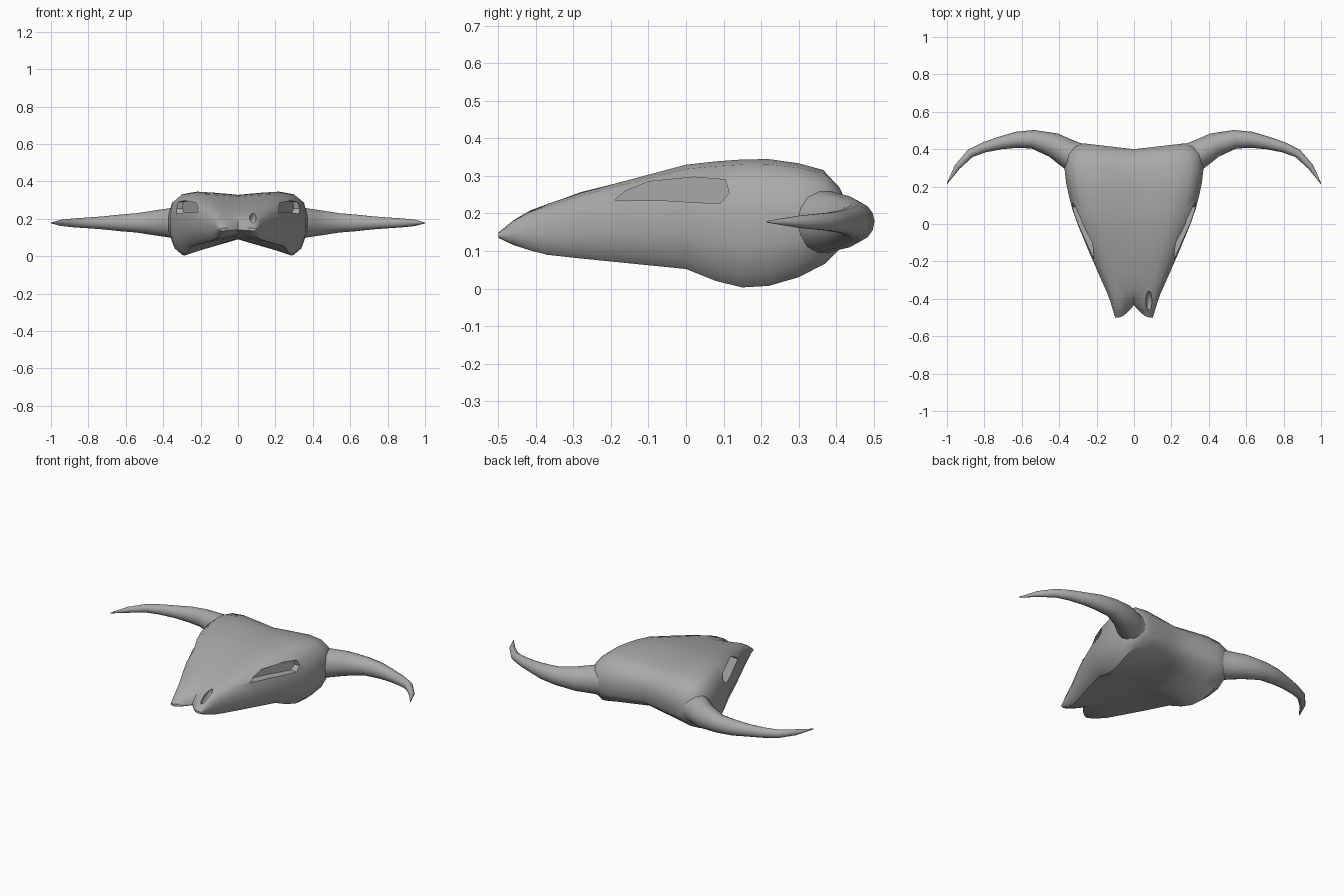
import bpy, bmesh, math
from mathutils import Vector

if "Cube" in bpy.data.objects:
    bpy.data.objects.remove(bpy.data.objects["Cube"])

bone = bpy.data.materials.new("bone grey")
bone.use_nodes = True
GREY = (0.4, 0.4, 0.4, 1)
bone.diffuse_color = GREY
bone.node_tree.nodes["Principled BSDF"].inputs["Base Color"].default_value = GREY


def make(name, bm):
    bmesh.ops.recalc_face_normals(bm, faces=bm.faces[:])
    mesh = bpy.data.meshes.new(name)
    bm.to_mesh(mesh)
    bm.free()
    mesh.materials.append(bone)
    ob = bpy.data.objects.new(name, mesh)
    bpy.context.collection.objects.link(ob)
    return ob


def loft(rings):
    bm = bmesh.new()
    loops = [[bm.verts.new(p) for p in ring] for ring in rings]
    n = len(loops[0])
    for a, b in zip(loops, loops[1:]):
        for i in range(n):
            j = (i + 1) % n
            bm.faces.new((a[i], a[j], b[j], b[i]))
    return bm, loops


def smooth(ob, angle):
    bpy.ops.object.select_all(action='DESELECT')
    ob.select_set(True)
    bpy.context.view_layer.objects.active = ob
    bpy.ops.object.shade_smooth_by_angle(angle=math.radians(angle))


# Skull: stations along y = (y, half width, lobe top, centre top, lobe bottom, centre bottom)
STATIONS = [
    (-.50, .10, .150, .150, .135, .140),
    (-.46, .113, .183, .180, .116, .130),
    (-.42, .125, .206, .205, .103, .122),
    (-.37, .143, .225, .226, .090, .115),
    (-.28, .183, .255, .257, .080, .108),
    (-.15, .240, .290, .288, .067, .100),
    (0, .302, .330, .318, .052, .095),
    (.08, .330, .339, .326, .020, .092),
    (.15, .348, .344, .328, .003, .090),
    (.22, .363, .345, .328, .007, .090),
    (.30, .372, .334, .322, .030, .092),
    (.37, .362, .316, .308, .066, .100),
    (.41, .335, .275, .280, .105, .125),
    (.43, .280, .235, .245, .140, .150),
]
WALL = [(.82, .04), (.95, .16), (1, .4), (1, .65), (.93, .90)]


def section(y, w, top, ctop, low, clow):
    h = top - low
    half = [(0, ctop), (.3 * w, top * .6 + ctop * .4), (.6 * w, top)]
    half += [(u * w, top - v * h) for u, v in WALL]
    half += [(.82 * w, low), (.6 * w, low * .7 + clow * .3),
             (.3 * w, low * .35 + clow * .65), (0, clow)]
    ring = half + [(-x, z) for x, z in half[-2:0:-1]]
    points = []
    for x, z in ring:
        # notch between the two nose tips, shallow hollow at the back
        nose = max(0, 1 - abs(x) / .075) ** 1.4 * .065 * max(0, min(1, (-.34 - y) / .14))
        back = max(0, 1 - abs(x) / .26) * .03 * max(0, min(1, (y - .28) / .1))
        points.append((x, y + nose - back, z))
    return points


bm, loops = loft([section(*s) for s in STATIONS])
for ring in (loops[0], loops[-1]):
    n = len(ring)
    last = n // 2
    for i in range(last // 2):
        strip = (i, i + 1, last - 1 - i, last - i)
        bm.faces.new([ring[k] for k in strip])
        bm.faces.new([ring[(n - k) % n] for k in strip])
skull = make("skull", bm)

# Eye socket and nostril cutters
SOCKET = [(-.19, .236), (-.165, .258), (-.10, .285), (.02, .297), (.105, .29),
          (.115, .255), (.09, .226), (-.05, .234)]
cutters = []
for side in (1, -1):
    bm, loops = loft([[(side * (.245 + .46 * y), y, z) for y, z in SOCKET],
                      [(side * .5, y, z) for y, z in SOCKET]])
    for ring in loops:
        bm.faces.new(ring)
    cutters.append(make("socket_cutter", bm))

    bm = bmesh.new()
    bmesh.ops.create_uvsphere(bm, u_segments=12, v_segments=8, radius=1)
    for v in bm.verts:
        v.co = Vector((side * (.08 + .017 * v.co.x), -.41 + .055 * v.co.y,
                       .2 + .032 * v.co.z - .02 * v.co.y * -1))
    cutters.append(make("nostril_cutter", bm))

bpy.context.view_layer.objects.active = skull
for cutter in cutters:
    cutter.hide_render = True
    mod = skull.modifiers.new("hollow", 'BOOLEAN')
    mod.operation = 'DIFFERENCE'
    mod.solver = 'EXACT'
    mod.object = cutter
    bpy.ops.object.modifier_apply(modifier=mod.name)
for cutter in cutters:
    bpy.data.objects.remove(cutter)
smooth(skull, 40)

# Horns: (x, y, radius) along the curve, swept in the horizontal plane
HORN = [(.26, .335, .09), (.32, .358, .082), (.37, .387, .074), (.43, .422, .066),
        (.54, .453, .05), (.63, .45, .043), (.715, .433, .034), (.80, .41, .028),
        (.875, .378, .023), (.945, .305, .016), (1, .215, .002)]
HORN_Z = .178
for side, label in ((1, "left_horn"), (-1, "right_horn")):
    rings = []
    for i, (x, y, r) in enumerate(HORN):
        a, b = HORN[max(i - 1, 0)], HORN[min(i + 1, len(HORN) - 1)]
        d = Vector((b[0] - a[0], b[1] - a[1])).normalized()
        ring = []
        for k in range(14):
            t = math.tau * k / 14
            c = r * math.cos(t)
            ring.append((side * (x - d.y * c), y + d.x * c,
                         HORN_Z + 1.06 * r * math.sin(t)))
        rings.append(ring)
    bm, loops = loft(rings)
    bm.faces.new(loops[0])
    bm.faces.new(loops[-1])
    smooth(make(label, bm), 50)
